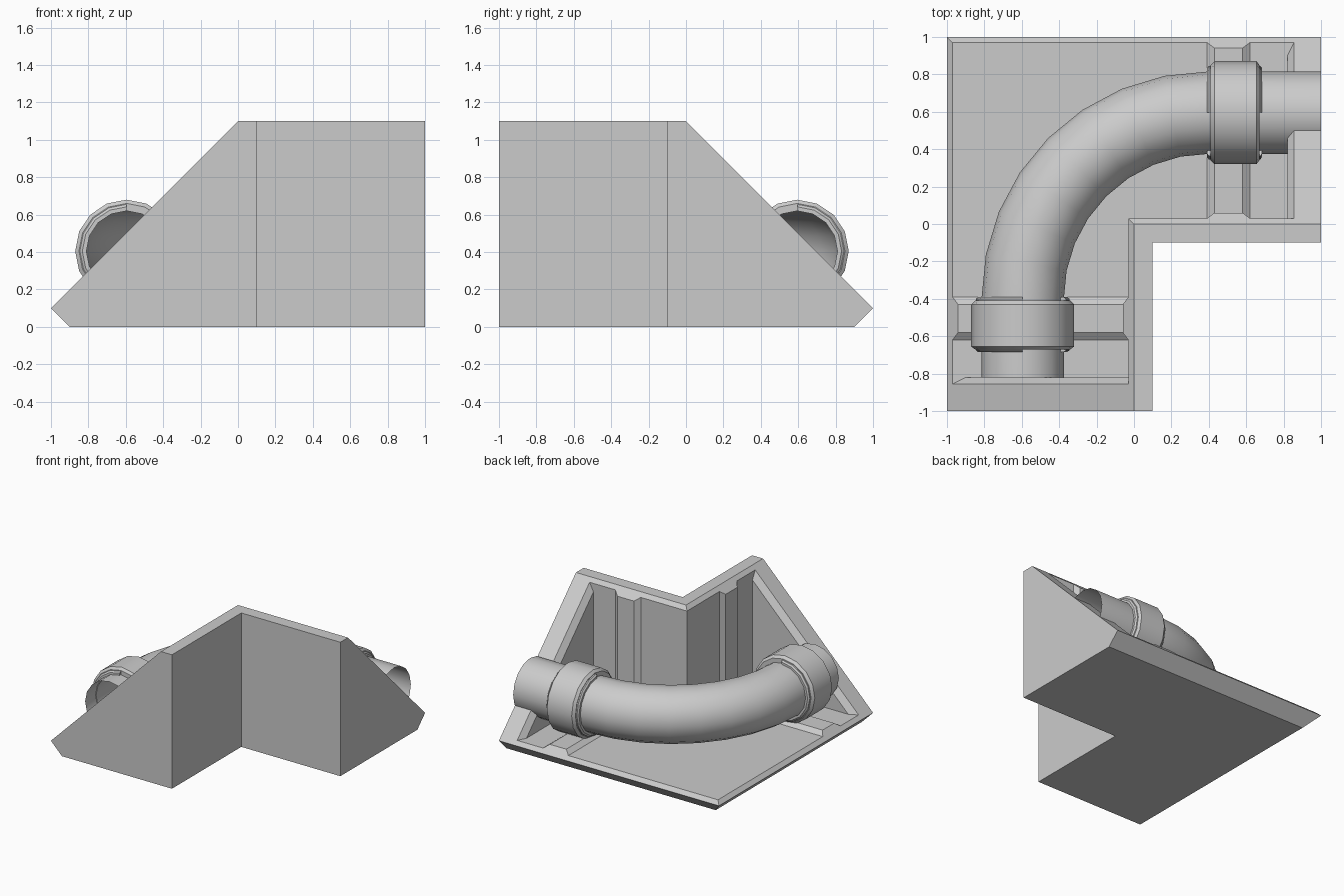
import bpy, bmesh
from math import cos, sin, pi
from mathutils import Vector

if "Cube" in bpy.data.objects:
    bpy.data.objects.remove(bpy.data.objects["Cube"])

SIDES = 16
PIPE_D, PIPE_Z, PIPE_R = 0.405, 0.405, 0.22


def loft(name, rings, cap=False, loop=False, smooth=False):
    """Join a list of closed point rings into one surface."""
    bm = bmesh.new()
    rows = [[bm.verts.new(p) for p in r] for r in rings]
    n = len(rows[0])
    pairs = list(zip(rows, rows[1:])) + ([(rows[-1], rows[0])] if loop else [])
    for a, b in pairs:
        for i in range(n):
            j = (i + 1) % n
            bm.faces.new((a[i], a[j], b[j], b[i]))
    if cap:
        bm.faces.new(rows[0])
        bm.faces.new(rows[-1][::-1])
    bmesh.ops.remove_doubles(bm, verts=bm.verts, dist=1e-5)
    bmesh.ops.dissolve_degenerate(bm, edges=bm.edges, dist=1e-5)
    bmesh.ops.recalc_face_normals(bm, faces=bm.faces)
    me = bpy.data.meshes.new(name)
    bm.to_mesh(me)
    bm.free()
    ob = bpy.data.objects.new(name, me)
    bpy.context.collection.objects.link(ob)
    if smooth:
        bpy.ops.object.select_all(action='DESELECT')
        bpy.context.view_layer.objects.active = ob
        ob.select_set(True)
        bpy.ops.object.shade_smooth_by_angle()
    return ob


# Both arms: s runs along the arm, d is the depth from the outer edge
def arm_x(s, d, z):
    return Vector((s, 1 - d, z))


def arm_y(s, d, z):
    return Vector((d - 1, -s, z))


# Channel body: one cross-section for each kind of station along the arm
OUTER = [(0, .1), (.1, 0), (1.1, 0), (1.1, 1.1), (1, 1.1)]
solid = OUTER + [(.97, 1.07), (.97, 1.07), (.03, .13), (.03, .13)]
lip = OUTER + [(.97, 1.07), (.97, 1.0), (.10, .13), (.03, .13)]
hollow = OUTER + [(.97, 1.07), (.97, .13), (.10, .13), (.03, .13)]
rib = OUTER + [(.94, 1.04), (.94, .16), (.13, .16), (.06, .16)]
stations = [(1, solid), (.855, solid), (.82, lip), (.82, hollow), (.62, hollow),
            (.58, rib), (.43, rib), (.39, hollow)]
rings = [[arm_x(s, d, z) for d, z in prof] for s, prof in stations]
rings.append([Vector((d - 1, 1 - d, z)) for d, z in hollow])
rings += [[arm_y(s, d, z) for d, z in prof] for s, prof in reversed(stations)]
loft("channel_body", rings, cap=True)


# Bent pipe: straight ends joined by a quarter bend, open at both ends
def circle(centre, out, r):
    return [centre + out * (r * cos(2 * pi * i / SIDES))
            + Vector((0, 0, r * sin(2 * pi * i / SIDES))) for i in range(SIDES)]


bend = Vector((.4, -.4, PIPE_Z))
bend_r = 1 - PIPE_D + .4
path = [(Vector((1, 1 - PIPE_D, PIPE_Z)), Vector((0, 1, 0)))]
for i in range(9):
    a = pi / 2 + pi / 2 * i / 8
    out = Vector((cos(a), sin(a), 0))
    path.append((bend + out * bend_r, out))
path.append((Vector((PIPE_D - 1, -.82, PIPE_Z)), Vector((-1, 0, 0))))
loft("bent_pipe", [circle(p, o, PIPE_R) for p, o in path], smooth=True)


# Collars: a profile of (s, radius) turned around the pipe axis
def turn(name, place, prof, first, last):
    full = last - first == SIDES
    rows = []
    for k in range(first, last + (0 if full else 1)):
        a = 2 * pi * k / SIDES
        rows.append([place(s, PIPE_D - r * cos(a), PIPE_Z + r * sin(a)) for s, r in prof])
    loft(name, rows, cap=not full, loop=full, smooth=True)


collar = [(.41, .215), (.41, .255), (.43, .275), (.655, .275), (.67, .255), (.67, .215)]
clip = [(.39, .215), (.39, .237), (.40, .25), (.675, .25), (.685, .237), (.685, .215)]
for tag, place in (("right", arm_x), ("front", arm_y)):
    turn("collar_" + tag, place, collar, 0, SIDES)
    # Wider clip band, broken open on the upper inner side
    turn("collar_clip_" + tag, place, clip, 7, SIDES + 4)
